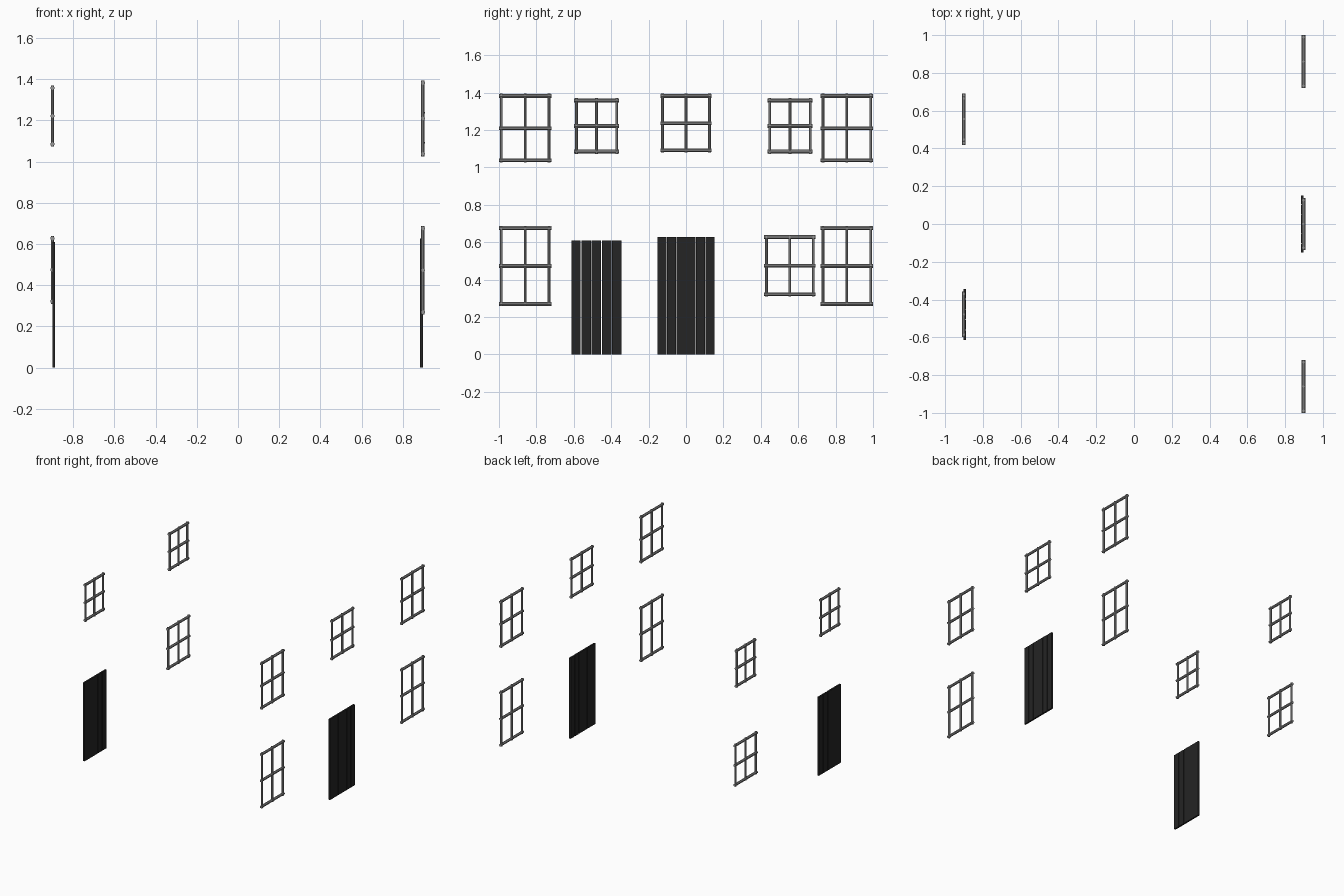
import bpy, bmesh
from math import pi
from mathutils import Matrix, Vector

if "Cube" in bpy.data.objects:
    bpy.data.objects.remove(bpy.data.objects["Cube"])


def material(name, v):
    m = bpy.data.materials.new(name)
    m.diffuse_color = (v, v, v, 1)
    m.use_nodes = True
    m.node_tree.nodes["Principled BSDF"].inputs["Base Color"].default_value = m.diffuse_color
    return m


GREY = material("frame grey", 0.30)
BLACK = material("door black", 0.018)


def finish(bm, name, mat):
    me = bpy.data.meshes.new(name)
    bmesh.ops.recalc_face_normals(bm, faces=bm.faces)
    bm.to_mesh(me)
    bm.free()
    me.materials.append(mat)
    ob = bpy.data.objects.new(name, me)
    bpy.context.collection.objects.link(ob)


def bar(bm, centre, length, radius, axis):
    rot = Matrix.Rotation(pi / 2, 4, 'X') if axis == 'Y' else Matrix()
    turn = Matrix.Rotation(pi / 8, 4, 'Z')
    bmesh.ops.create_cone(bm, cap_ends=True, segments=8, radius1=radius,
                          radius2=radius, depth=length,
                          matrix=Matrix.Translation(centre) @ rot @ turn)


# window: three upright and three level round bars, ends overlapping
def window(name, x, y, width, z0, z1):
    bm = bmesh.new()
    zc = (z0 + z1) / 2
    inset = 0.012
    for k in (-1, 0, 1):
        bar(bm, (x, y + k * (width / 2 - inset), zc), z1 - z0, 0.008, 'Z')
        bar(bm, (x, y, zc + k * ((z1 - z0) / 2 - inset)), width, 0.0105, 'Y')
    finish(bm, name, GREY)


# door: upright planks with thin gaps
def door(name, x, y, widths, height):
    bm = bmesh.new()
    gap, t = 0.004, 0.013
    pos = y - sum(widths) / 2
    for w in widths:
        c = Vector((x, pos + w / 2, height / 2))
        bmesh.ops.create_cube(bm, size=1, matrix=Matrix.Translation(c)
                              @ Matrix.Diagonal((t, w - gap, height, 1)))
        pos += w
    finish(bm, name, BLACK)


# right wall
for label, s in (("front", -1), ("back", 1)):
    window(f"right_upper_window_{label}", 0.897, s * 0.86, 0.28, 1.026, 1.394)
    window(f"right_lower_window_{label}", 0.897, s * 0.86, 0.28, 0.258, 0.688)
window("right_upper_window_middle", 0.897, 0, 0.275, 1.08, 1.394)
door("right_door", 0.891, 0, (0.051, 0.051, 0.104, 0.051, 0.051), 0.627)

# left wall
window("left_upper_window_front", -0.901, -0.478, 0.24, 1.073, 1.37)
window("left_upper_window_back", -0.901, 0.556, 0.24, 1.073, 1.37)
window("left_lower_window", -0.901, 0.555, 0.274, 0.31, 0.64)
door("left_door", -0.895, -0.479, (0.0545,) * 5, 0.61)
